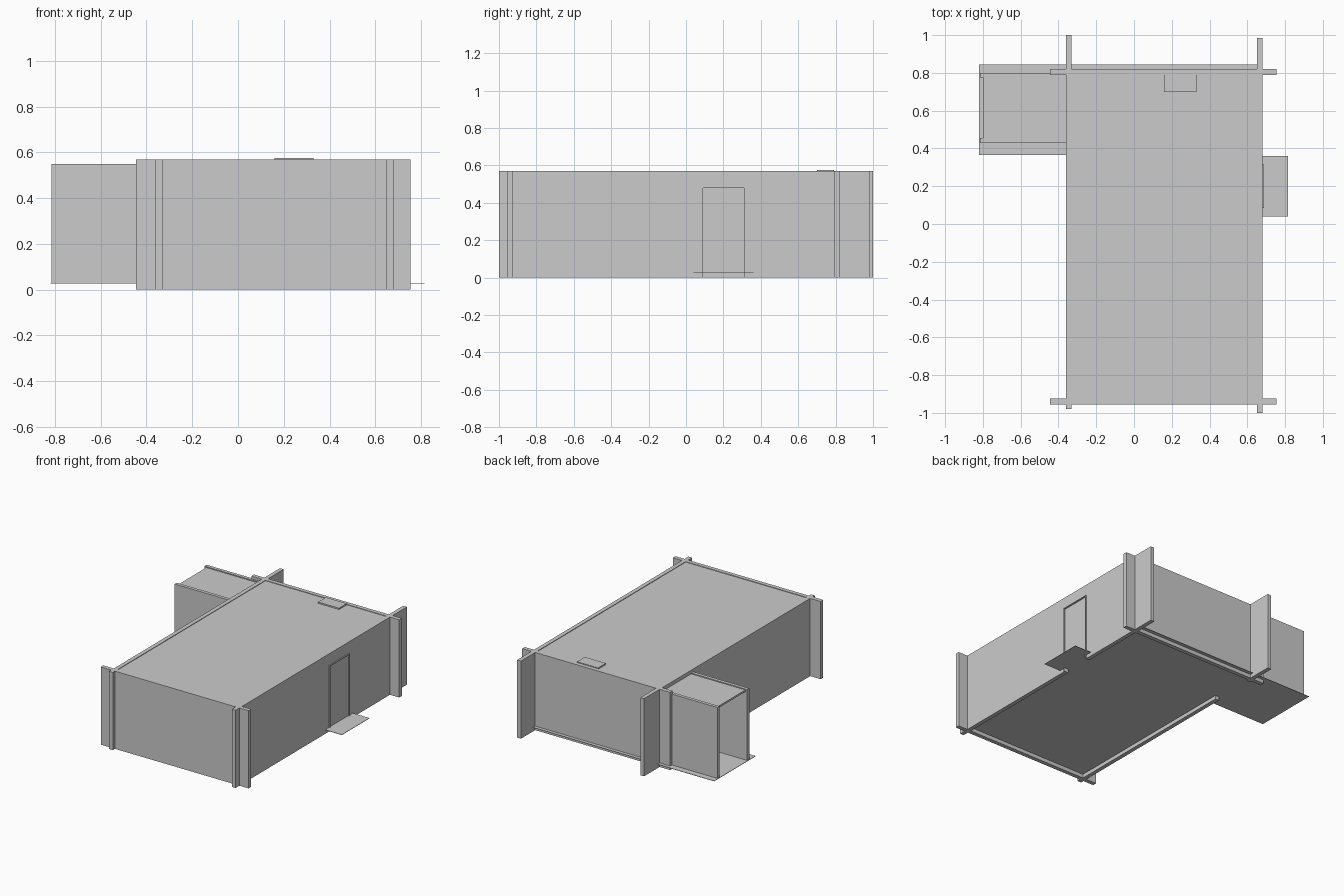
import bpy
import bmesh

cube = bpy.data.objects.get("Cube")
if cube:
    bpy.data.objects.remove(cube, do_unlink=True)

grey = bpy.data.materials.new("plain_grey")
grey.use_nodes = True
colour = (0.6, 0.6, 0.6, 1)
grey.diffuse_color = colour
grey.node_tree.nodes["Principled BSDF"].inputs["Base Color"].default_value = colour


def boxes(name, *parts):
    """One object from boxes given as (x range, y range, z range)."""
    bm = bmesh.new()
    for spans in parts:
        made = bmesh.ops.create_cube(bm, size=1)["verts"]
        for v in made:
            v.co = [lo + (hi - lo) * (c + 0.5) for (lo, hi), c in zip(spans, v.co)]
    mesh = bpy.data.meshes.new(name)
    bm.to_mesh(mesh)
    bm.free()
    mesh.materials.append(grey)
    obj = bpy.data.objects.new(name, mesh)
    bpy.context.collection.objects.link(obj)
    return obj


TOP, FLOOR = 0.57, 0.03
FULL = (0, TOP)
LEFT_X, RIGHT_X = (-0.36, -0.33), (0.65, 0.68)
FRONT_Y, BACK_Y = (-0.955, -0.925), (0.79, 0.82)
SLAB = (FLOOR - 0.003, FLOOR)

# Front and back walls, running past the corners
for name, span in (("front_wall", FRONT_Y), ("back_wall", BACK_Y)):
    boxes(name, ((-0.445, 0.755), span, FULL))

# Side wall with a wide opening to the annex
boxes("annex_side_wall",
      (LEFT_X, (-0.98, 0.455), FULL),
      (LEFT_X, (0.775, 1.0), FULL),
      (LEFT_X, (0.455, 0.775), (0.54, TOP)))

# Side wall with the doorway
DOOR = (0.09, 0.31)
DOOR_TOP = 0.48
boxes("door_side_wall",
      (RIGHT_X, (-1.0, DOOR[0]), FULL),
      (RIGHT_X, (DOOR[1], 0.985), FULL),
      (RIGHT_X, DOOR, (DOOR_TOP, TOP)))
boxes("door_panel", ((0.652, 0.678), DOOR, (FLOOR, DOOR_TOP)))

# Thin trim around the door
TRIM_X, W = (0.675, 0.688), 0.006
boxes("door_frame",
      (TRIM_X, (DOOR[0] - W, DOOR[0]), (0, DOOR_TOP + W)),
      (TRIM_X, (DOOR[1], DOOR[1] + W), (0, DOOR_TOP + W)),
      (TRIM_X, DOOR, (DOOR_TOP, DOOR_TOP + W)))

# Thin floor, continuing under the annex and out as a doorstep
boxes("main_floor", ((-0.36, 0.65), (-0.925, 0.845), SLAB))
boxes("annex_floor", ((-0.82, -0.36), (0.365, 0.845), SLAB))
boxes("doorstep", ((0.68, 0.815), (0.04, 0.36), SLAB))
boxes("door_threshold", (RIGHT_X, DOOR, SLAB))

# Main roof set just below the wall tops, with a small hatch
boxes("main_roof", ((-0.33, 0.65), (-0.925, 0.79), (0.555, 0.566)))
boxes("roof_hatch", ((0.16, 0.33), (0.70, 0.79), (0.565, 0.576)))

# Annex, open at its outer end
ANNEX_TOP = 0.55
for name, span in (("annex_front_wall", (0.43, 0.455)),
                   ("annex_back_wall", (0.775, 0.80))):
    boxes(name, ((-0.815, -0.36), span, (FLOOR, ANNEX_TOP)))
boxes("annex_roof", ((-0.80, -0.36), (0.455, 0.775), (0.53, 0.543)))
